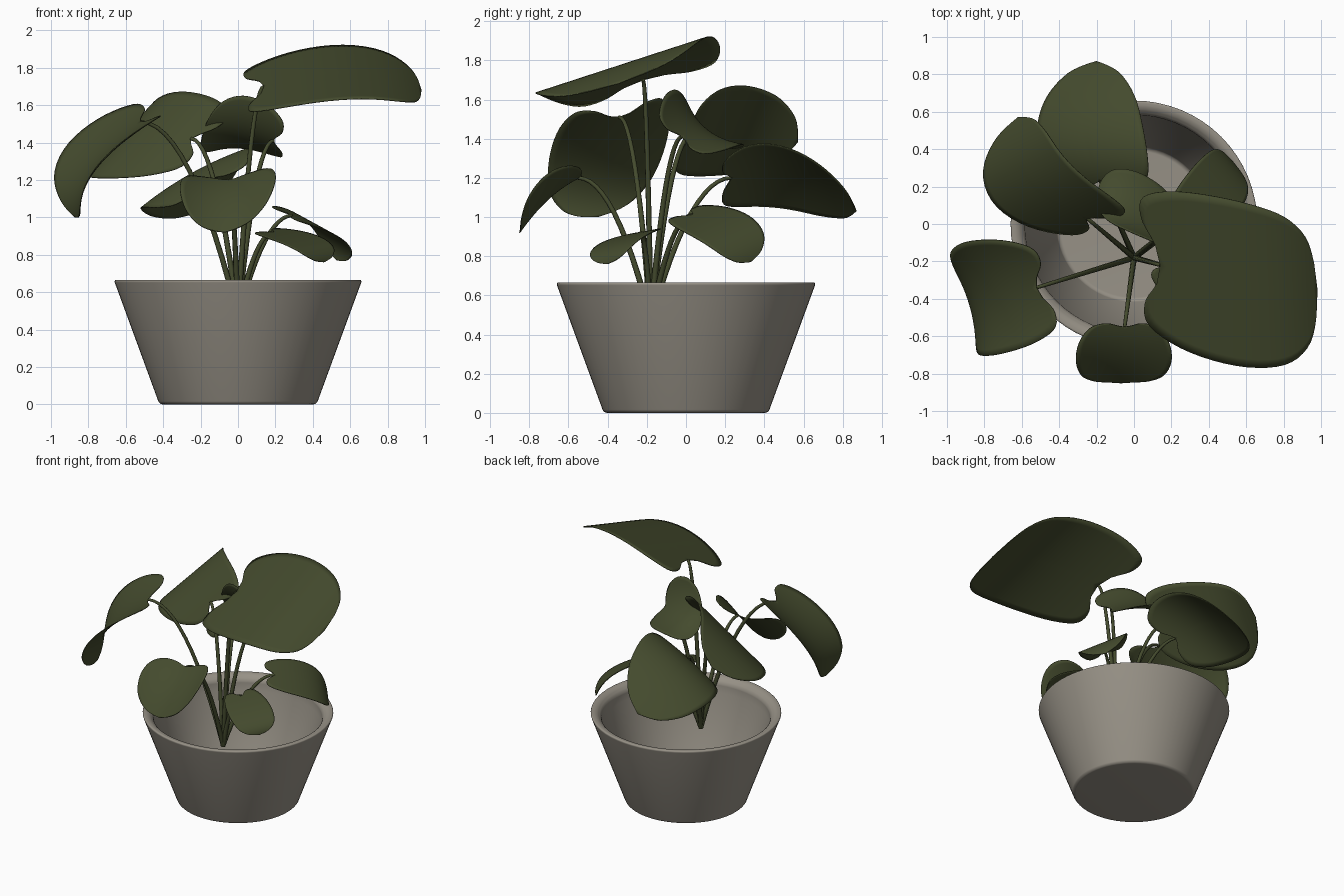
import bpy, bmesh, math
from mathutils import Vector as V

if "Cube" in bpy.data.objects:
    bpy.data.objects.remove(bpy.data.objects["Cube"])


def material(name, color):
    mat = bpy.data.materials.new(name)
    mat.use_nodes = True
    mat.diffuse_color = (*color, 1)
    mat.node_tree.nodes["Principled BSDF"].inputs["Base Color"].default_value = (*color, 1)
    return mat


CLAY = material("warm grey clay", (.31, .285, .24))
GREEN = material("dark leaf green", (.058, .07, .027))
ROOT = V((0, -.18, .47))
ROWS, COLS = 32, 10
# Half of the heart outline: (along the midrib, out to the side)
HEART = [V(p) for p in ((0, 0), (-.08, .25), (-.06, .62), (.12, .92), (.4, 1),
                        (.7, .83), (.9, .45), (1, 0))]


def add_mesh(name, bm, mat, angle):
    bmesh.ops.recalc_face_normals(bm, faces=bm.faces)
    mesh = bpy.data.meshes.new(name)
    bm.to_mesh(mesh)
    bm.free()
    mesh.materials.append(mat)
    obj = bpy.data.objects.new(name, mesh)
    bpy.context.collection.objects.link(obj)
    bpy.ops.object.select_all(action="DESELECT")
    obj.select_set(True)
    bpy.context.view_layer.objects.active = obj
    bpy.ops.object.shade_smooth_by_angle(angle=math.radians(angle))
    return obj


def heart_edge(t, blunt):
    """Smooth curve through the heart outline, t from 0 to 1; blunt fills out its ends."""
    x = t * (len(HEART) - 1)
    i = min(int(x), len(HEART) - 2)
    f = x - i
    start, end = HEART[i], HEART[i + 1]
    before = HEART[i - 1] if i else start * 2 - end
    after = HEART[i + 2] if i + 2 < len(HEART) else end * 2 - start
    slope_in, slope_out = (end - before) / 2, (after - start) / 2
    blend = f * f * (3 - 2 * f)
    edge = (start.lerp(end, blend) + slope_in * f * (1 - f) ** 2
            - slope_out * f * f * (1 - f))
    return V((edge.x, max(edge.y, 0) ** (1 - blunt)))


def leaf(name, base, tip, left, right, lift, blunt):
    """Heart-shaped blade; lift raises both sides above the midrib in a smooth trough."""
    middle = (left + right) / 2
    normal = (tip - base).cross(right - left).normalized()
    if normal.z < 0:
        normal.negate()
    centre = middle - normal * lift
    widest = .4

    def midrib(a):
        return (base * (a - widest) * (a - 1) / widest
                + centre * a * (1 - a) / (widest * (1 - widest))
                + tip * a * (a - widest) / (1 - widest))

    bm = bmesh.new()
    for side in (left, right):
        grid = []
        for i in range(ROWS + 1):
            t = i / ROWS
            row = []
            for j in range(COLS + 1):
                along, out = V((t, 0)).lerp(heart_edge(t, blunt), j / COLS)
                co = midrib(along) + (side - middle) * out + normal * lift * out * out
                row.append(bm.verts.new(co))
            grid.append(row)
        for near, far in zip(grid, grid[1:]):
            for j in range(COLS):
                bm.faces.new((near[j], far[j], far[j + 1], near[j + 1]))
    bmesh.ops.remove_doubles(bm, verts=bm.verts, dist=.0005)
    blade = add_mesh(name, bm, GREEN, 60)
    thick = blade.modifiers.new("thickness", "SOLIDIFY")
    thick.thickness = .005
    thick.offset = 0


def stem(name, end):
    """Tapered stalk that rises steeply from the root and arches over to its leaf."""
    curve = bpy.data.curves.new(name, "CURVE")
    curve.dimensions = "3D"
    curve.bevel_depth = .016
    curve.bevel_resolution = 2
    curve.use_fill_caps = True
    path = curve.splines.new("POLY")
    steps = 12
    path.points.add(steps)
    for i, point in enumerate(path.points):
        f = i / steps
        co = ROOT.lerp(end, f)
        co.z = ROOT.z + (end.z - ROOT.z) * (1 - (1 - f) ** 2)
        point.co = (*co, 1)
        point.radius = 1 - f * .4
    path.use_smooth = True
    curve.materials.append(GREEN)
    bpy.context.collection.objects.link(bpy.data.objects.new(name, curve))


def shoot(name, base, tip, left, right, lift=0, blunt=.2):
    stem(name + "_stem", V(base))
    leaf(name + "_leaf", V(base), V(tip), V(left), V(right), lift, blunt)


# Pot: hollow revolved wall with a rounded foot, rim and inner floor
bm = bmesh.new()
profile = [(0, 0), (.42, 0), (.665, .668), (.62, .664), (.585, .63), (.58, .56),
           (.41, .1), (0, .1)]
ring = [bm.verts.new((r, 0, z)) for r, z in profile]
edges = [bm.edges.new(pair) for pair in zip(ring, ring[1:])]
bmesh.ops.spin(bm, geom=ring + edges, cent=(0, 0, 0), axis=(0, 0, 1),
               angle=math.tau, steps=64)
bmesh.ops.remove_doubles(bm, verts=bm.verts, dist=.0005)
bmesh.ops.recalc_face_normals(bm, faces=bm.faces)
corners = [e for e in bm.edges if e.calc_face_angle(0) > .5]
bmesh.ops.bevel(bm, geom=corners, offset=.018, segments=8, profile=.5, affect="EDGES")
add_mesh("pot", bm, CLAY, 18)

# Shoots: where the stalk meets the blade, the blade's tip and its two widest points
shoot("large_top", (.14, -.22, 1.7), (.98, -.35, 1.68), (.52, .13, 1.92), (.56, -.76, 1.63),
      blunt=.5)
shoot("front", (-.05, -.55, 1.2), (-.07, -.85, .92), (.2, -.73, 1.2), (-.31, -.73, 1.15),
      lift=.08, blunt=.3)
shoot("right", (-.52, -.34, 1.51), (-.87, -.45, 1), (-.74, -.7, 1.29), (-.91, -.1, 1.39),
      lift=.07, blunt=.4)
shoot("back_right", (-.25, .03, 1.42), (-.62, .57, 1.38), (-.32, .3, 1.67), (-.74, .1, 1.21))
shoot("back", (-.18, .23, 1.2), (-.2, .87, 1.03), (.06, .45, 1.37), (-.52, .45, 1.05),
      lift=-.03)
shoot("middle", (.19, -.02, 1.41), (-.2, .13, 1.39), (.02, -.06, 1.65), (.01, .28, 1.37),
      lift=.07, blunt=.3)
shoot("back_left", (.29, .03, 1.01), (.53, .33, .77), (.34, .33, 1), (.56, .07, .88))
shoot("small_front", (.19, -.23, .92), (.46, -.4, .76), (.45, -.23, .89), (.26, -.46, .85))
